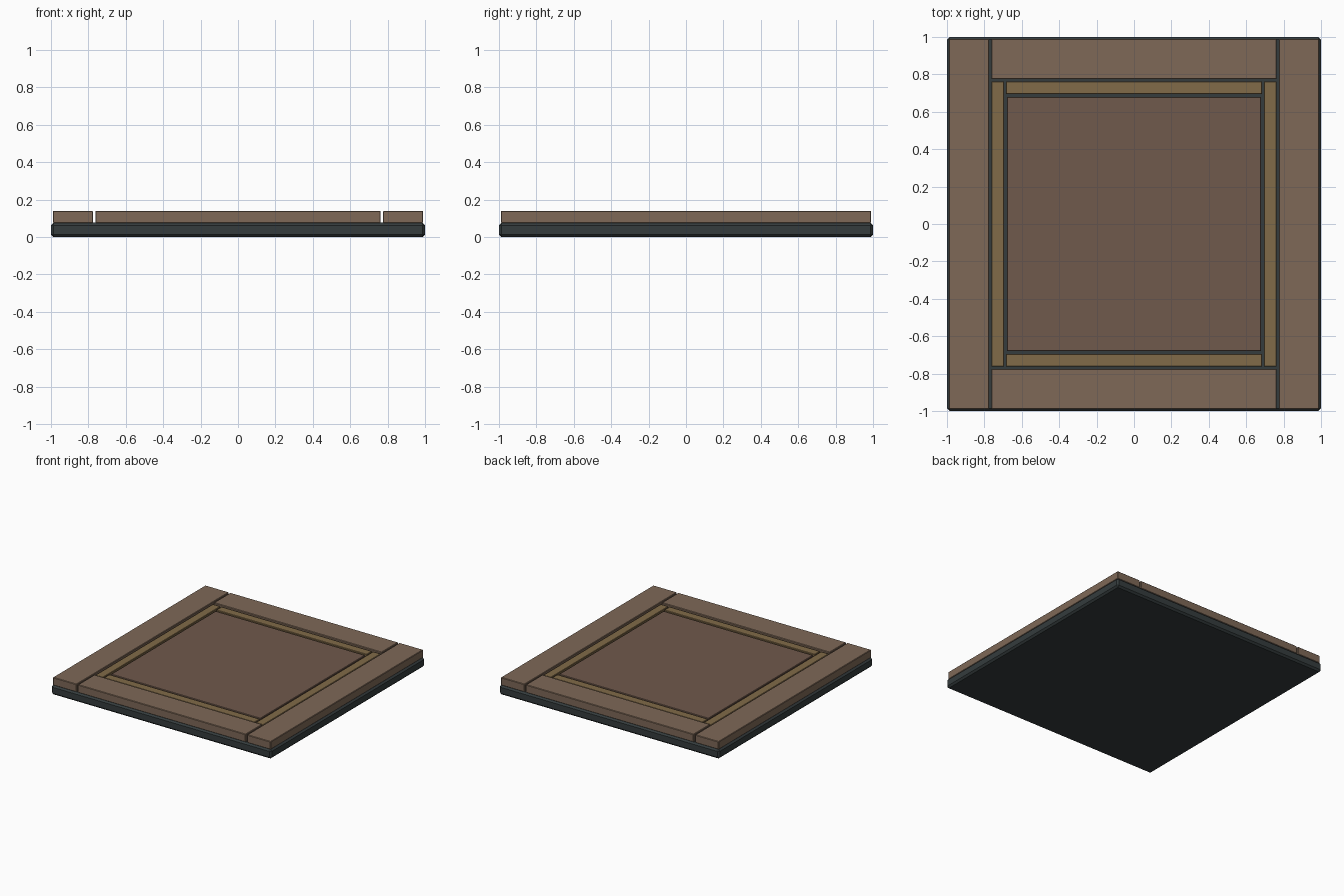
import bpy

if "Cube" in bpy.data.objects:
    bpy.data.objects.remove(bpy.data.objects["Cube"])


def material(name, rgb):
    m = bpy.data.materials.new(name)
    m.diffuse_color = (*rgb, 1)
    m.use_nodes = True
    m.node_tree.nodes["Principled BSDF"].inputs["Base Color"].default_value = m.diffuse_color
    return m


STONE = material("dark_stone", (0.035, 0.045, 0.047))
PLANK = material("plank_wood", (0.21, 0.14, 0.096))
TRIM = material("trim_wood", (0.22, 0.145, 0.065))
PANEL = material("panel_wood", (0.16, 0.1, 0.072))


def box(name, x, y, z, mat, bevel):
    """Bevelled box from (min, max) ranges."""
    bpy.ops.mesh.primitive_cube_add(
        size=1, location=[(a + b) / 2 for a, b in (x, y, z)])
    o = bpy.context.object
    o.name = name
    o.scale = [b - a for a, b in (x, y, z)]
    bpy.ops.object.transform_apply(location=False, rotation=False, scale=True)
    o.data.materials.append(mat)
    mod = o.modifiers.new("edge_bevel", "BEVEL")
    mod.width = bevel
    mod.segments = 1
    return o


# Base slab
box("base_slab", (-1, 1), (-1, 1), (0, 0.077), STONE, 0.014)

# Outer frame planks and inner trim strips, one of each per side
TOP, LOW = 0.14, 0.075
for s, side, end in ((-1, "left", "front"), (1, "right", "back")):
    def span(a, b):
        return tuple(sorted((s * a, s * b)))
    box(f"{side}_plank", span(0.775, 0.99), (-0.99, 0.99), (LOW, TOP), PLANK, 0.004)
    box(f"{end}_plank", (-0.763, 0.763), span(0.775, 0.99), (LOW, TOP), PLANK, 0.004)
    box(f"{side}_trim", span(0.694, 0.763), (-0.763, 0.763), (LOW, 0.132), TRIM, 0.003)
    box(f"{end}_trim", (-0.684, 0.684), span(0.694, 0.763), (LOW, 0.132), TRIM, 0.003)

# Centre panel
box("centre_panel", (-0.68, 0.68), (-0.68, 0.68), (LOW, 0.13), PANEL, 0.004)
